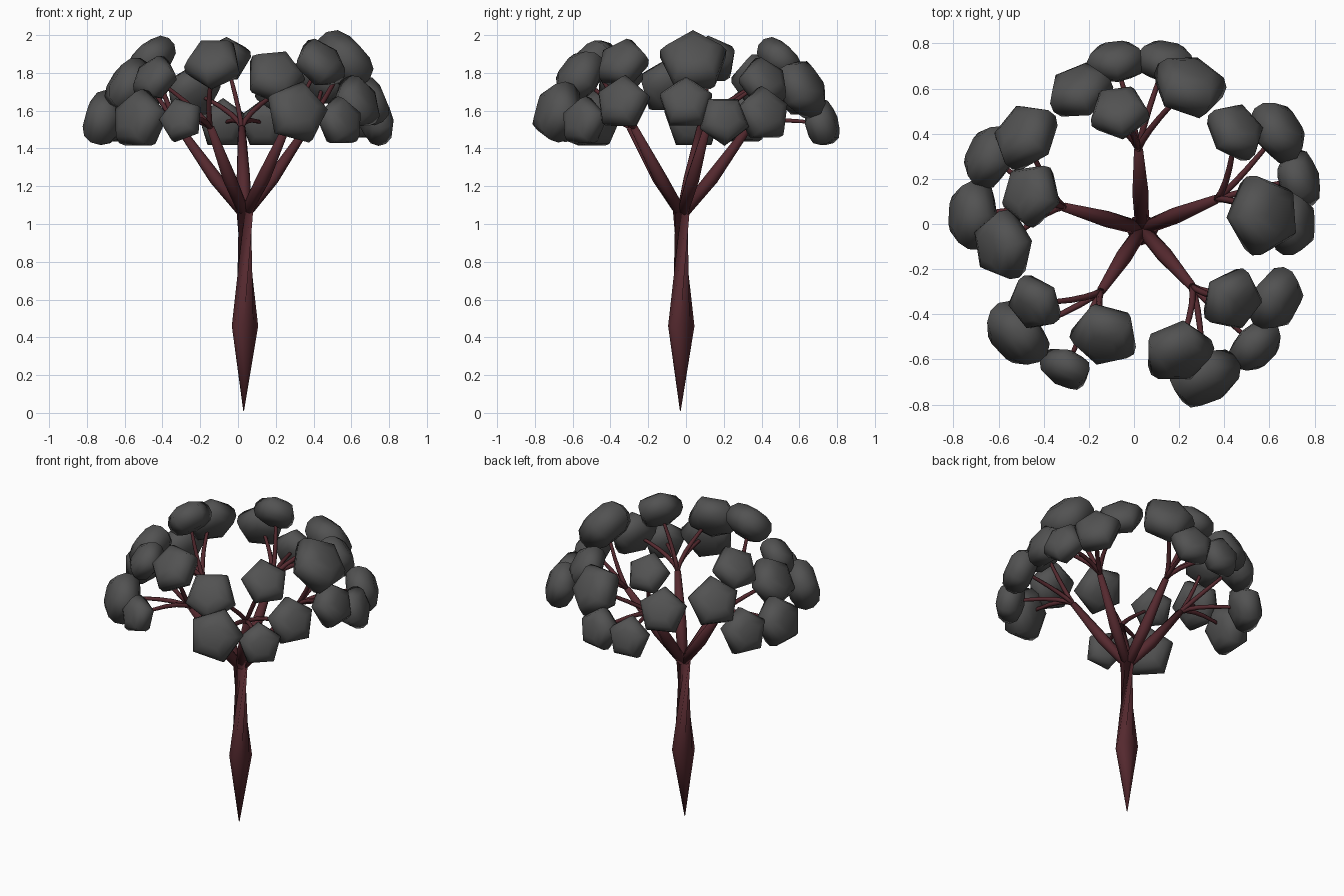
import bpy, bmesh, math
from mathutils import Vector

if "Cube" in bpy.data.objects:
    bpy.data.objects.remove(bpy.data.objects["Cube"])


def material(name, color):
    m = bpy.data.materials.new(name)
    m.diffuse_color = (*color, 1)
    m.use_nodes = True
    m.node_tree.nodes["Principled BSDF"].inputs["Base Color"].default_value = m.diffuse_color
    return m


BARK = material("bark", (0.09, 0.022, 0.028))
LEAF = material("leaf_grey", (0.085, 0.085, 0.085))


def finish(bm, name, mat):
    bmesh.ops.recalc_face_normals(bm, faces=bm.faces)
    me = bpy.data.meshes.new(name)
    bm.to_mesh(me)
    bm.free()
    me.materials.append(mat)
    me.shade_smooth()
    ob = bpy.data.objects.new(name, me)
    bpy.context.collection.objects.link(ob)
    return ob


def loft(bm, centres, normals, radii, sides, spin=0):
    """Skin regular polygons placed along a path, capped at both ends."""
    rings = []
    for c, n, r in zip(centres, normals, radii):
        q = n.to_track_quat('Z', 'Y')
        rings.append([bm.verts.new(c + q @ Vector((r * math.cos(a), r * math.sin(a), 0)))
                      for a in (spin + math.tau * i / sides for i in range(sides))])
    for a, b in zip(rings, rings[1:]):
        for i in range(sides):
            j = (i + 1) % sides
            bm.faces.new((a[i], a[j], b[j], b[i]))
    bm.faces.new(rings[0][::-1])
    bm.faces.new(rings[-1])


def limb(name, pts, radii, sides=8):
    pts = [Vector(p) for p in pts]
    normals = [(pts[min(i + 1, len(pts) - 1)] - pts[max(i - 1, 0)]).normalized()
               for i in range(len(pts))]
    bm = bmesh.new()
    loft(bm, pts, normals, radii, sides)
    finish(bm, name, BARK)


def leaf_clump(name, centre, r, spin):
    """Rounded five-sided cushion facing out from the crown's middle."""
    n = (centre - Vector((0, 0, 1.35))).normalized()
    profile = [(0.45, -0.56), (0.8, -0.42), (0.97, -0.15), (0.97, 0.15), (0.8, 0.42), (0.45, 0.56)]
    bm = bmesh.new()
    loft(bm, [centre + n * h * r for _, h in profile], [n] * len(profile),
         [w * r for w, _ in profile], 5, spin)
    finish(bm, name, LEAF)


# Trunk: pointed foot, swelling, then a slow taper
limb("trunk", [(0.03, -0.03, 0.01), (0.037, -0.025, 0.46), (0.036, -0.025, 1.08)],
     [0.002, 0.07, 0.045])

# Each bough: end point, then its clumps as (x, y, z, radius, spin in degrees)
boughs = [
    ((0.02, 0.33, 1.51), [(-0.24, 0.59, 1.70, 0.155, 90), (-0.08, 0.72, 1.53, 0.14, 90),
                          (-0.065, 0.495, 1.87, 0.14, 90), (0.245, 0.61, 1.72, 0.175, 60),
                          (0.14, 0.72, 1.53, 0.14, 90)]),
    ((0.365, 0.11, 1.51), [(0.45, 0.41, 1.75, 0.145, 90), (0.64, 0.41, 1.58, 0.155, 90),
                           (0.73, 0.2, 1.55, 0.14, 54), (0.57, 0.04, 1.86, 0.19, 90),
                           (0.70, 0.0, 1.64, 0.15, 90)]),
    ((0.255, -0.275, 1.51), [(0.435, -0.335, 1.85, 0.15, 90), (0.63, -0.335, 1.64, 0.155, 90),
                             (0.54, -0.54, 1.54, 0.14, 90), (0.195, -0.565, 1.78, 0.165, 60),
                             (0.31, -0.68, 1.59, 0.175, 75)]),
    ((-0.145, -0.295, 1.51), [(-0.44, -0.35, 1.77, 0.135, 90), (-0.52, -0.49, 1.55, 0.17, 90),
                              (-0.30, -0.64, 1.55, 0.125, 110), (-0.13, -0.49, 1.85, 0.16, 54)]),
    ((-0.31, 0.075, 1.51), [(-0.48, 0.39, 1.75, 0.165, 90), (-0.64, 0.3, 1.56, 0.155, 90),
                            (-0.715, 0.04, 1.55, 0.165, 90), (-0.58, -0.095, 1.73, 0.165, 90),
                            (-0.455, 0.13, 1.87, 0.15, 90)]),
]
fork = Vector((0.036, -0.022, 1.05))
for b, (end, clumps) in enumerate(boughs, 1):
    end = Vector(end)
    d = end - fork
    limb(f"bough_{b}", [fork, fork + d * 0.45 + Vector((0, 0, -0.015)), end],
         [0.03, 0.036, 0.02])
    # Twigs bend from the bough's direction towards their clump
    for k, (x, y, z, r, s) in enumerate(clumps, 1):
        c = Vector((x, y, z))
        ctrl = end + d.normalized() * 0.08 + (c - end) * 0.12
        path = [end * (1 - t) ** 2 + ctrl * 2 * t * (1 - t) + c * t * t
                for t in (0, 0.2, 0.4, 0.6, 0.8, 1)]
        limb(f"twig_{b}_{k}", path, [0.013, 0.014, 0.014, 0.013, 0.011, 0.008], 6)
        leaf_clump(f"leaf_clump_{b}_{k}", c, r, math.radians(s))
